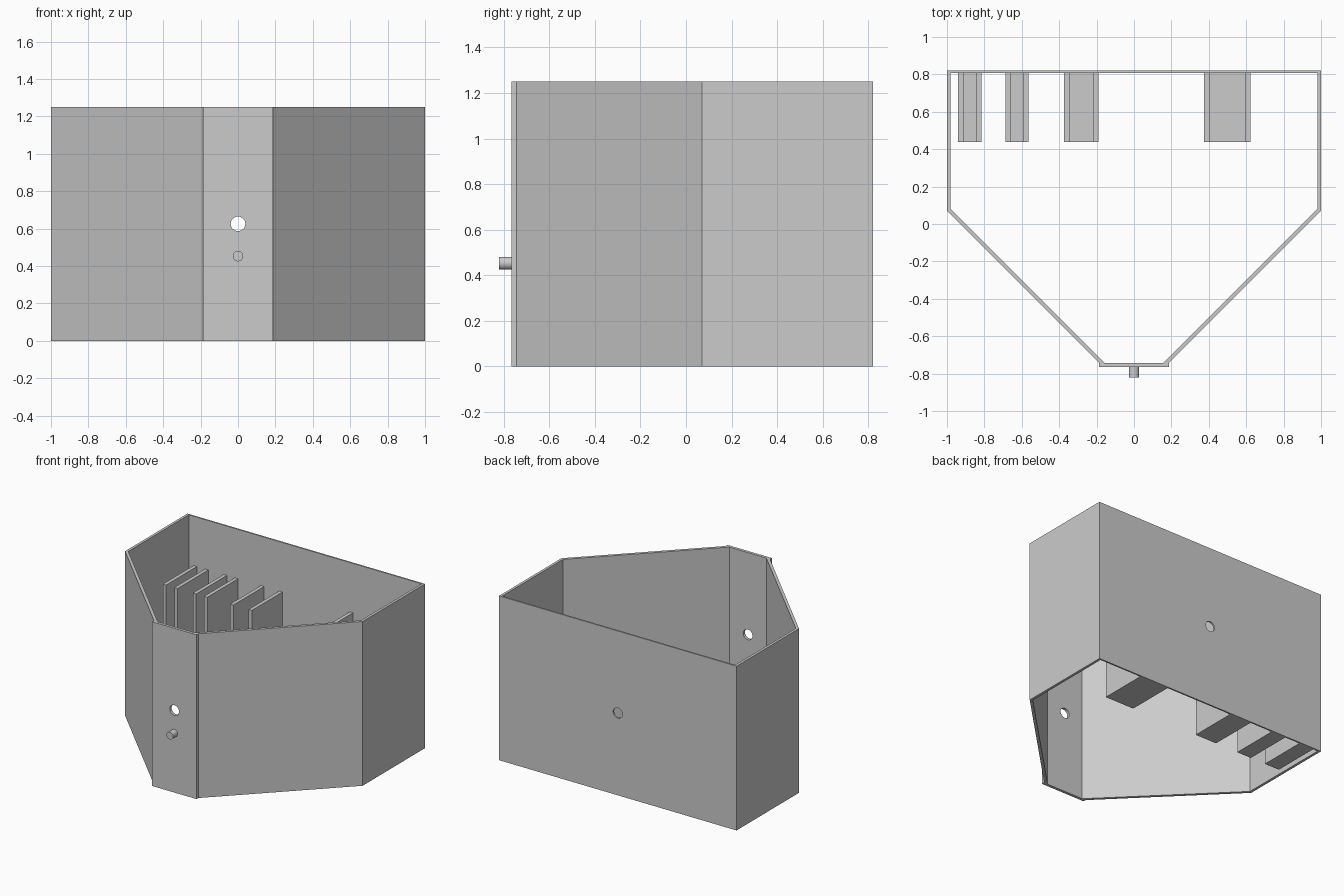
import bpy, bmesh, math

if "Cube" in bpy.data.objects:
    bpy.data.objects.remove(bpy.data.objects["Cube"])

H = 1.25          # wall height
Y0, Y1 = -0.82, 0.82


def prism(name, pts, z0, z1):
    """Extrude a plan-view outline from z0 to z1."""
    bm = bmesh.new()
    face = bm.faces.new([bm.verts.new((x, y, z0)) for x, y in pts])
    ext = bmesh.ops.extrude_face_region(bm, geom=[face])
    verts = [g for g in ext["geom"] if isinstance(g, bmesh.types.BMVert)]
    bmesh.ops.translate(bm, verts=verts, vec=(0, 0, z1 - z0))
    bmesh.ops.recalc_face_normals(bm, faces=bm.faces)
    mesh = bpy.data.meshes.new(name)
    bm.to_mesh(mesh)
    bm.free()
    ob = bpy.data.objects.new(name, mesh)
    bpy.context.collection.objects.link(ob)
    return ob


def box(name, x0, x1, y0, y1, z0, z1):
    return prism(name, [(x0, y0), (x1, y0), (x1, y1), (x0, y1)], z0, z1)


def rod(name, r, y0, y1, z):
    """Cylinder along y."""
    bpy.ops.mesh.primitive_cylinder_add(
        vertices=48, radius=r, depth=y1 - y0,
        location=(0, (y0 + y1) / 2, z), rotation=(math.pi / 2, 0, 0))
    ob = bpy.context.object
    ob.name = name
    return ob


def drill(ob, cutter):
    mod = ob.modifiers.new("hole", 'BOOLEAN')
    mod.operation = 'DIFFERENCE'
    mod.solver = 'EXACT'
    mod.object = cutter
    bpy.ops.object.select_all(action='DESELECT')
    bpy.context.view_layer.objects.active = ob
    ob.select_set(True)
    bpy.ops.object.modifier_apply(modifier=mod.name)
    bpy.ops.object.shade_smooth_by_angle(angle=math.radians(30))


# Back panel and narrow front plate, both drilled on the centre line
back = box("back_panel", -1, 1, 0.808, Y1, 0, H)
front = box("front_plate", -0.187, 0.187, -0.765, -0.743, 0, H)
cutter = rod("hole_cutter", 0.039, -1, 1, 0.626)
cutter.hide_render = True
for panel in (back, front):
    drill(panel, cutter)
bpy.data.objects.remove(cutter)

# Side walls and 45-degree front walls
for s, side in ((-1, "left"), (1, "right")):
    prism(side + "_wall",
          [(s * 1, 0.07), (s * 1, 0.808), (s * 0.98, 0.808), (s * 0.98, 0.08)], 0, H)
    prism(side + "_angled_wall",
          [(s * 1, 0.07), (s * 0.98, 0.08), (s * 0.156, -0.743), (s * 0.187, -0.743)], 0, H)

# Peg on the front plate
rod("front_peg", 0.028, Y0, -0.76, 0.453)
bpy.ops.object.shade_smooth_by_angle(angle=math.radians(30))

# Slots on the back panel: two upright plates joined by a floor
T = 0.028
for i, (x0, x1) in enumerate([(-0.94, -0.815), (-0.687, -0.565),
                              (-0.373, -0.19), (0.375, 0.622)], 1):
    profile = [(x0, 0), (x1, 0), (x1, 0.875), (x1 - T, 0.875),
               (x1 - T, 0.03), (x0 + T, 0.03), (x0 + T, 0.875), (x0, 0.875)]
    # Outline drawn as (x, z), extruded in depth, then stood upright
    slot = prism("slot_%d" % i, profile, -0.808, -0.438)
    for v in slot.data.vertices:
        x, z, d = v.co
        v.co = (x, -d, z)
